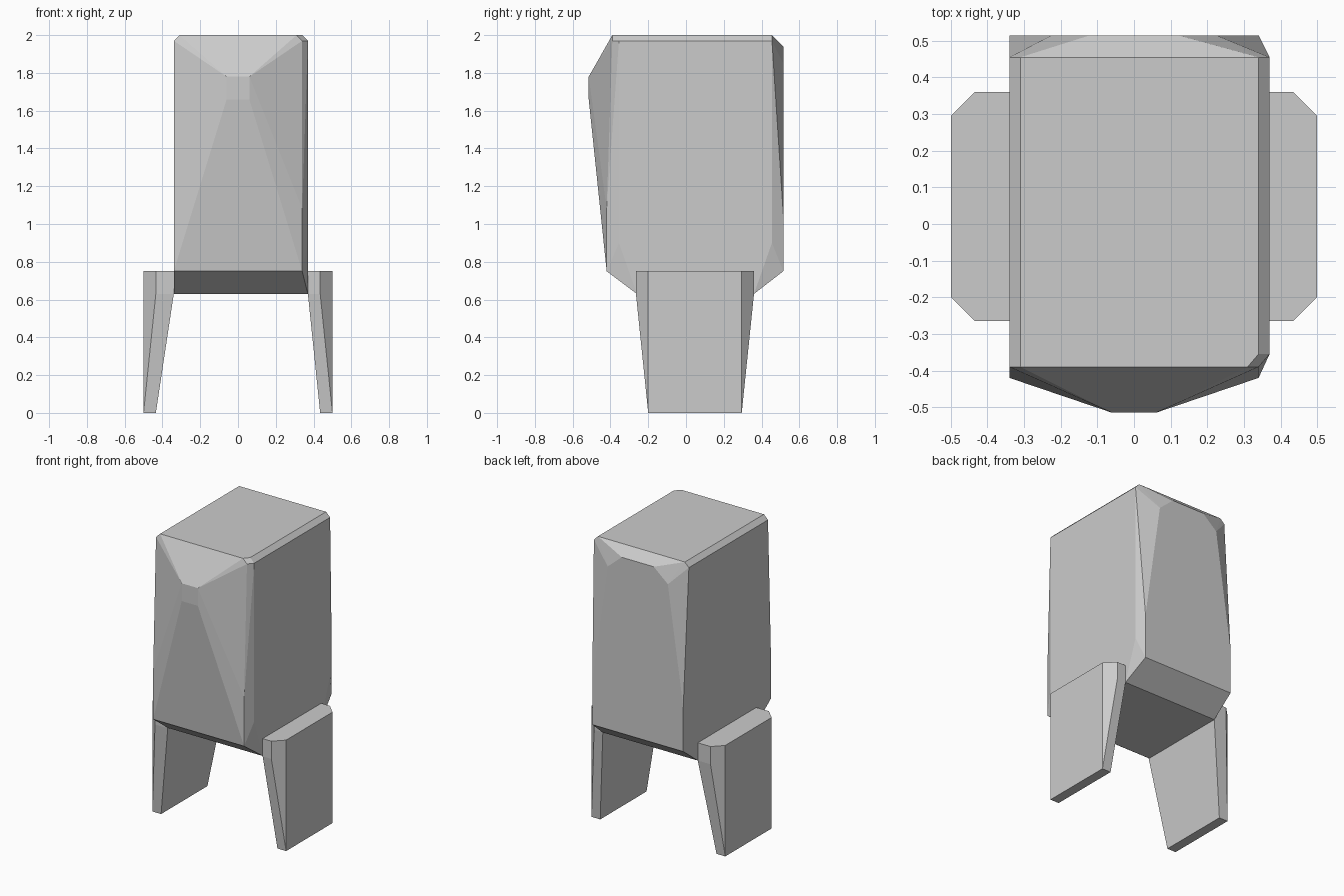
import bpy, bmesh
from math import radians

if "Cube" in bpy.data.objects:
    bpy.data.objects.remove(bpy.data.objects["Cube"])


def hull(name, points):
    """Flat-faced convex solid around a few corner points."""
    bm = bmesh.new()
    for p in points:
        bm.verts.new(p)
    res = bmesh.ops.convex_hull(bm, input=bm.verts[:])
    junk = {e for e in res["geom_interior"] + res["geom_unused"]
            if isinstance(e, bmesh.types.BMVert) and not e.link_faces}
    bmesh.ops.delete(bm, geom=list(junk), context='VERTS')
    bmesh.ops.dissolve_limit(bm, angle_limit=radians(0.5),
                             verts=bm.verts[:], edges=bm.edges[:])
    bmesh.ops.recalc_face_normals(bm, faces=bm.faces[:])
    me = bpy.data.meshes.new(name)
    bm.to_mesh(me)
    bm.free()
    ob = bpy.data.objects.new(name, me)
    bpy.context.collection.objects.link(ob)
    return ob


def pair(x, y, z):
    return [(-x, y, z), (x, y, z)]


# Body: pointed front, arched flat back, chamfered sides and underside
body = []
# nose on the front
body += pair(0.06, -0.515, 1.78) + pair(0.06, -0.515, 1.66)
# front panel bottom edge
body += pair(0.34, -0.42, 0.75) + pair(0.34, -0.42, 1.08)
# arched back panel
body += pair(0.34, 0.515, 0.75) + pair(0.34, 0.515, 1.05)
body += pair(0.225, 0.515, 1.85) + pair(0.12, 0.515, 1.94)
# top face
body += [(-0.31, -0.39, 2), (0.31, -0.39, 2), (0.34, -0.355, 2),
         (0.34, 0.455, 2), (-0.31, 0.455, 2)]
# side faces
body += [(-0.34, -0.39, 1.97), (-0.34, 0.455, 1.97), (0.34, -0.39, 1.97),
         (0.37, -0.355, 1.97), (0.37, 0.455, 1.97),
         (0.37, -0.355, 0.9), (0.37, 0.455, 0.9)]
# underside
body += [(x, y, 0.63) for x in (-0.34, 0.37) for y in (-0.26, 0.36)]
hull("body", body)

# Legs: slabs that widen upward with a chamfered outer edge
for name, s, inner in (("left_leg", -1, 0.34), ("right_leg", 1, 0.37)):
    pts = []
    for y_out, y_in in ((-0.2, -0.265), (0.295, 0.36)):
        pts += [(s * 0.5, y_out, 0), (s * 0.435, y_out, 0), (s * 0.5, y_out, 0.75)]
        for z in (0.63, 0.75):
            pts += [(s * 0.435, y_in, z), (s * inner, y_in, z)]
    hull(name, pts)
